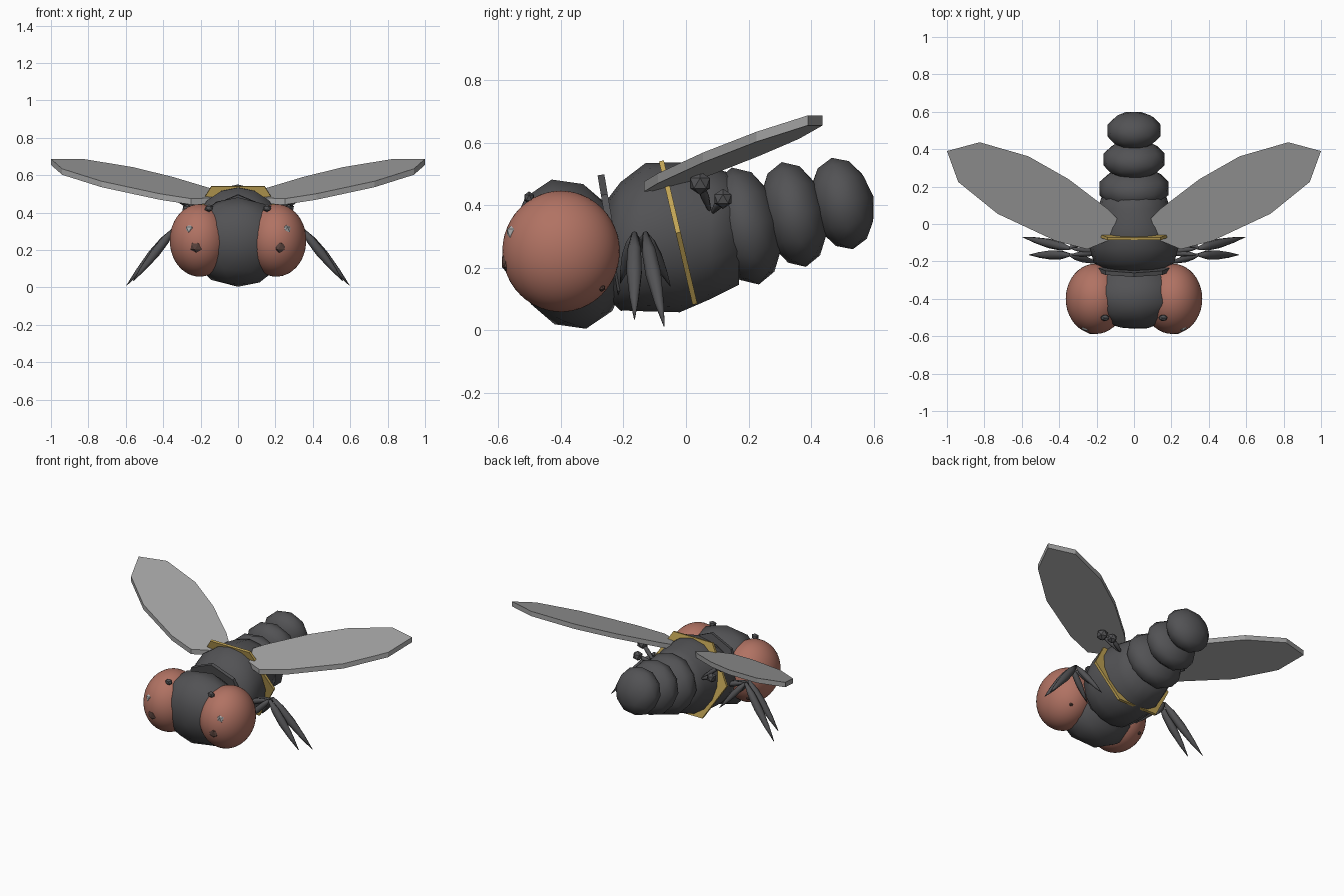
import bpy, bmesh, math
from mathutils import Vector, Matrix

if "Cube" in bpy.data.objects:
    bpy.data.objects.remove(bpy.data.objects["Cube"])


def material(name, rgb):
    m = bpy.data.materials.new(name)
    m.diffuse_color = (*rgb, 1)
    m.use_nodes = True
    m.node_tree.nodes["Principled BSDF"].inputs["Base Color"].default_value = m.diffuse_color
    return m


BODY = material("charcoal", (0.085, 0.085, 0.09))
EYE = material("dusty_red", (0.44, 0.17, 0.125))
WING = material("wing_grey", (0.36, 0.36, 0.36))
GOLD = material("gold", (0.52, 0.36, 0.09))
PALE = material("pale_grey", (0.42, 0.42, 0.42))
BROWN = material("dark_brown", (0.10, 0.055, 0.045))


def finish(name, bm, mat, smooth=False):
    bmesh.ops.recalc_face_normals(bm, faces=bm.faces)
    for f in bm.faces:
        f.smooth = smooth
    me = bpy.data.meshes.new(name)
    bm.to_mesh(me)
    bm.free()
    me.materials.append(mat)
    ob = bpy.data.objects.new(name, me)
    bpy.context.collection.objects.link(ob)
    return ob


def ball(name, loc, size, mat, level=2, tilt=0, smooth=True):
    bm = bmesh.new()
    bmesh.ops.create_icosphere(bm, subdivisions=level, radius=1)
    m = (Matrix.Translation(loc) @ Matrix.Rotation(math.radians(tilt), 4, 'X')
         @ Matrix.Diagonal((*size, 1)))
    bmesh.ops.transform(bm, matrix=m, verts=bm.verts)
    return finish(name, bm, mat, smooth)


def loft(name, rings, mat, sides=16, smooth=True):
    """Rings of (centre, side axis, up axis) joined and capped."""
    bm = bmesh.new()
    loops = []
    for c, u, v in rings:
        c, u, v = Vector(c), Vector(u), Vector(v)
        loops.append([bm.verts.new(c + u * math.cos(math.tau * i / sides)
                                   + v * math.sin(math.tau * i / sides))
                      for i in range(sides)])
    for a, b in zip(loops, loops[1:]):
        for i in range(sides):
            j = (i + 1) % sides
            bm.faces.new((a[i], a[j], b[j], b[i]))
    bm.faces.new(loops[0])
    bm.faces.new(loops[-1])
    return finish(name, bm, mat, smooth)


def spindle(name, a, b, r, mat):
    """Limb segment, thick in the upper middle and pointed at the ends."""
    a, b = Vector(a), Vector(b)
    d = (b - a).normalized()
    u = d.orthogonal().normalized()
    v = d.cross(u)
    prof = [(0, .35), (.2, .9), (.45, 1), (.75, .6), (1, .06)]
    return loft(name, [(a.lerp(b, t), u * r * k, v * r * k) for t, k in prof],
                mat, 7)


def disc(name, centre, rx, rz, lean, thick, sides, mat, turn=0):
    """Thin polygon plate across the body, top leaning forward."""
    bm = bmesh.new()
    bmesh.ops.create_cone(bm, cap_ends=True, segments=sides,
                          radius1=1, radius2=1, depth=1)
    m = (Matrix.Translation(centre) @ Matrix.Rotation(lean, 4, 'X')
         @ Matrix.Diagonal((rx, thick, rz, 1))
         @ Matrix.Rotation(math.pi / 2, 4, 'X') @ Matrix.Rotation(turn, 4, 'Z'))
    bmesh.ops.transform(bm, matrix=m, verts=bm.verts)
    return finish(name, bm, mat)


# Head
ball("head", (0, -.375, .243), (.27, .19, .245), BODY, 2, 13)

# Thorax: y, centre height, half width, half height
thorax = [(-.25, .26, .15, .16), (-.21, .268, .215, .205),
          (-.13, .297, .235, .237), (-.02, .297, .22, .24),
          (.08, .31, .195, .21), (.17, .32, .165, .175)]
loft("thorax", [((0, y, z), (rx, 0, 0), (0, 0, rz)) for y, z, rx, rz in thorax],
     BODY, 16)

# Collar and gold band
disc("collar", (0, -.235, .28), .215, .22, .17, .022, 8, BODY)
disc("gold_band", (0, -.025, .312), .285, .272, .23, .016, 6, GOLD, math.pi / 6)

# Abdomen segments
for i, (y, z, rx, ry, rz) in enumerate([(.19, .333, .195, .115, .192),
                                        (.345, .37, .172, .105, .172),
                                        (.5, .405, .15, .102, .15)]):
    ball(f"abdomen_segment_{i + 1}", (0, y, z), (rx, ry, rz), BODY, 2, 13)

# Wing outline, root to tip and back along the leading edge
OUTLINE = [(.09, .03), (.14, .08), (.35, .24), (.565, .362), (.825, .437),
           (1, .39), (.94, .225), (.73, .055), (.42, -.09), (.25, -.135),
           (.13, -.085)]


def wing(name, s):
    bm = bmesh.new()
    top, low = [], []
    for x, y in OUTLINE:
        z = .494 + .08 * x + .29 * y
        top.append(bm.verts.new((s * x, y, z)))
        low.append(bm.verts.new((s * x, y, z - .032)))
    bm.faces.new(top)
    bm.faces.new(low[::-1])
    n = len(top)
    for i in range(n):
        j = (i + 1) % n
        bm.faces.new((top[i], low[i], low[j], top[j]))
    finish(name, bm, WING)


for side, s in (("left", -1), ("right", 1)):
    # Eyes with small faceted studs
    ball(f"{side}_eye", (s * .205, -.4, .252), (.16, .188, .194), EYE, 4)
    ball(f"{side}_pale_stud", (s * .255, -.55, .31), (.03, .026, .03), PALE, 1, 0, False)
    ball(f"{side}_brown_stud", (s * .222, -.572, .218), (.036, .02, .036), BROWN, 1, 0, False)
    ball(f"{side}_brow_stud", (s * .155, -.502, .424), (.026, .018, .02), BODY, 1, 0, False)
    ball(f"{side}_cheek_stud", (s * .265, -.27, .135), (.012, .012, .012), BROWN, 1, 0, False)

    wing(f"{side}_wing", s)

    # Legs: hip, knee, foot
    legs = [((.19, -.21, .15), (.345, -.165, .31), (.56, -.165, .035)),
            ((.21, -.05, .14), (.345, -.13, .31), (.595, -.07, .012))]
    for i, leg in enumerate(legs):
        hip, knee, foot = [(s * p[0], p[1], p[2]) for p in leg]
        spindle(f"{side}_thigh_{i + 1}", knee, hip, .02, BODY)
        spindle(f"{side}_shin_{i + 1}", knee, foot, .026, BODY)
        spindle(f"{side}_hip_{i + 1}", (s * .18, -.15, .25), knee, .018, BODY)

    # Balancer knobs on stalks
    for i, (p, r) in enumerate([((.285, .045, .47), .037), ((.27, .118, .42), .032)]):
        p = (s * p[0], p[1], p[2])
        spindle(f"{side}_knob_stalk_{i + 1}", p, (s * .16, .08, .37), .014, BODY)
        ball(f"{side}_knob_{i + 1}", p, (r, r, r), BODY, 1, 0, False)
